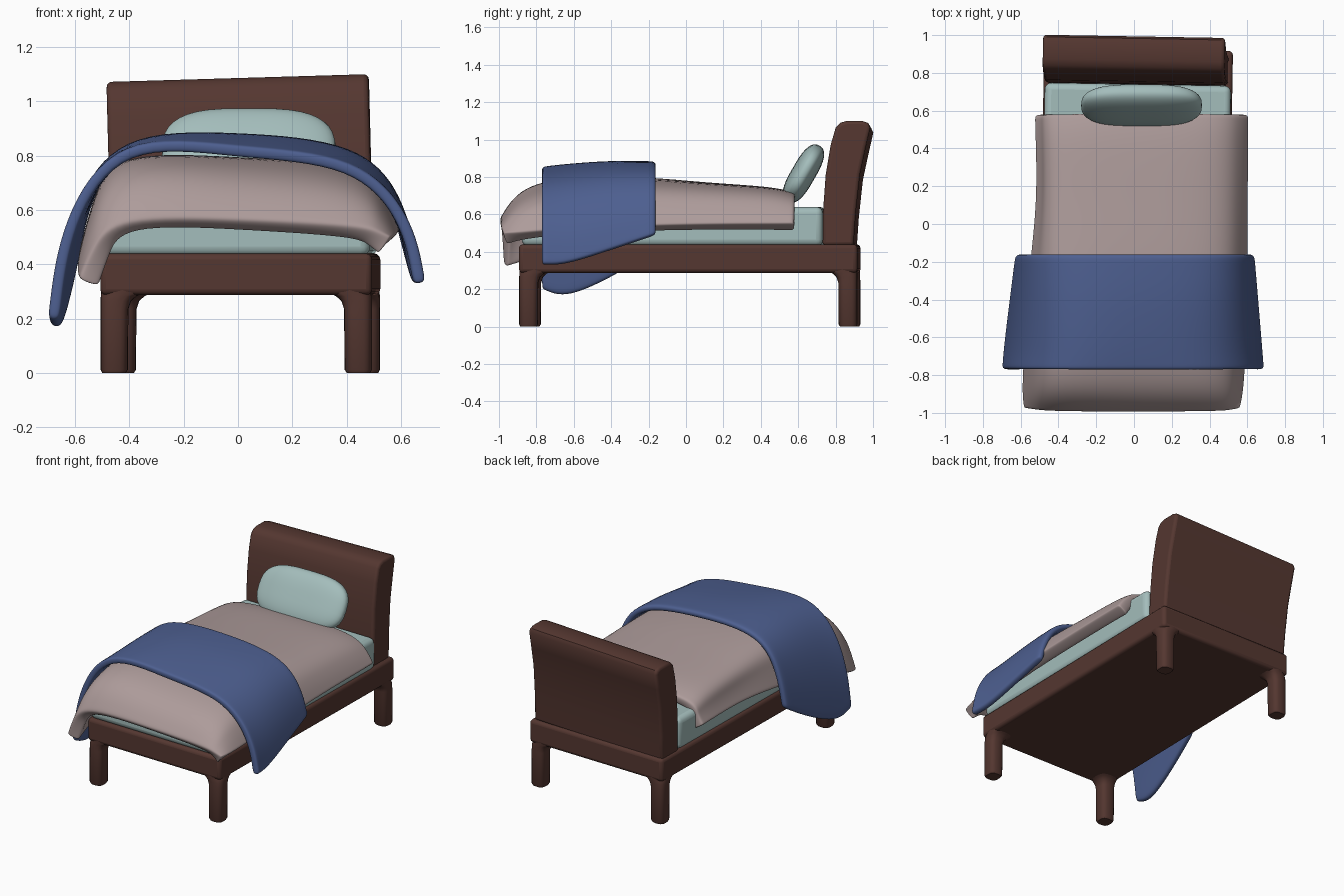
import bpy, bmesh, math
from mathutils import Matrix, Vector

if "Cube" in bpy.data.objects:
    bpy.data.objects.remove(bpy.data.objects["Cube"])


def material(name, rgb):
    m = bpy.data.materials.new(name)
    m.diffuse_color = (*rgb, 1)
    m.use_nodes = True
    m.node_tree.nodes["Principled BSDF"].inputs["Base Color"].default_value = m.diffuse_color
    return m


WOOD = material("dark_wood", (0.09, 0.038, 0.030))
MINT = material("mint_linen", (0.37, 0.51, 0.50))
PINK = material("dusty_pink", (0.42, 0.33, 0.325))
BLUE = material("blue_wool", (0.075, 0.115, 0.28))

# The whole bed stands turned by about one degree
TURN = Matrix.Translation((0.008, 0, 0)) @ Matrix.Rotation(math.radians(-1), 4, 'Z')


def make(name, verts, faces, mat, matrix=Matrix()):
    me = bpy.data.meshes.new(name)
    me.from_pydata([tuple(v) for v in verts], [], faces)
    me.transform(matrix)
    bm = bmesh.new()
    bm.from_mesh(me)
    bmesh.ops.recalc_face_normals(bm, faces=bm.faces)
    bm.to_mesh(me)
    bm.free()
    ob = bpy.data.objects.new(name, me)
    bpy.context.collection.objects.link(ob)
    me.materials.append(mat)
    return ob


def smooth(ob, angle=40):
    bpy.ops.object.select_all(action='DESELECT')
    ob.select_set(True)
    bpy.context.view_layer.objects.active = ob
    bpy.ops.object.shade_smooth_by_angle(angle=math.radians(angle))


def bevel(ob, width, segments=3):
    b = ob.modifiers.new("bevel", 'BEVEL')
    b.width, b.segments, b.limit_method = width, segments, 'ANGLE'
    b.angle_limit = math.radians(50)
    smooth(ob)


def loft(rings):
    """Vertices and faces of a closed tube through equal rings."""
    n = len(rings[0])
    verts = [v for r in rings for v in r]
    faces = [(k * n + i, k * n + (i + 1) % n, (k + 1) * n + (i + 1) % n, (k + 1) * n + i)
             for k in range(len(rings) - 1) for i in range(n)]
    faces += [tuple(range(n)), tuple(range(len(verts) - n, len(verts)))]
    return verts, faces


def box(name, lo, hi, mat, width, segments=3):
    ring = [(lo[0], lo[1]), (hi[0], lo[1]), (hi[0], hi[1]), (lo[0], hi[1])]
    verts, faces = loft([[(x, y, z) for x, y in ring] for z in (lo[2], hi[2])])
    bevel(make(name, verts, faces, mat, TURN), width, segments)


def spow(v, e):
    return math.copysign(abs(v) ** e, v)


# Frame and mattress
box("bed_frame", (-0.5, -0.885, 0.287), (0.5, 0.925, 0.44), WOOD, 0.022)
box("mattress", (-0.493, -0.87, 0.43), (0.493, 0.74, 0.64), MINT, 0.035, 4)

# Legs: rounded posts flaring inwards into the frame
for side, sx in (("left", -1), ("right", 1)):
    for end, sy, cy in (("front", -1, -0.885), ("back", 1, 0.925)):
        rings = []
        for z, h in ((0, 0.043), (0.012, 0.05), (0.235, 0.051), (0.265, 0.056),
                     (0.283, 0.066), (0.295, 0.08), (0.34, 0.08)):
            out = 0.007 if z == 0 else 0.001
            rings.append([(sx * (0.5 - out - h) + h * spow(math.cos(a), 0.7),
                           cy - sy * (out + h) + h * spow(math.sin(a), 0.7), z)
                          for a in (math.tau * i / 20 for i in range(20))])
        smooth(make(f"{end}_{side}_leg", *loft(rings), WOOD, TURN))

# Headboard: curved profile (y, z) swept across, rolled slightly
profile = [(0.738, 0.42), (0.742, 0.62), (0.755, 0.80), (0.782, 0.96), (0.808, 1.05),
           (0.832, 1.076), (0.866, 1.086), (0.95, 1.086), (0.982, 1.075), (0.993, 1.05),
           (0.968, 0.94), (0.938, 0.80), (0.916, 0.60), (0.904, 0.42)]
roll = (Matrix.Translation((-0.006, 0, 0.44)) @ Matrix.Rotation(math.radians(-1.7), 4, 'Y')
        @ Matrix.Translation((0, 0, -0.44)))
bevel(make("headboard", *loft([[(x, y, z) for y, z in profile] for x in (-0.482, 0.482)]),
           WOOD, TURN @ roll), 0.018)

# Pillow: squarish cushion leaning on the headboard
rings = []
for k in range(1, 24):
    t = math.pi * (k / 24 - 0.5)
    r, d = spow(math.cos(t), 0.7), 0.065 * spow(math.sin(t), 0.8)
    rings.append([(0.32 * r * spow(math.cos(a), 0.62), 0.172 * r * spow(math.sin(a), 0.75), d)
                  for a in (math.tau * i / 40 for i in range(40))])
lean = Matrix.Translation((0.04, 0.628, 0.818)) @ Matrix.Rotation(math.radians(60), 4, 'X')
smooth(make("pillow", *loft(rings), MINT, lean), 80)


def lerp(a, b, t):
    return [p + (q - p) * t for p, q in zip(a, b)]


def cloth(name, rows, thickness, mat):
    """Rows: y, left edge x z, right edge x z, top z at left, centre, right."""
    rows = ([rows[0], lerp(rows[0], rows[1], 0.2)] + rows[1:-1]
            + [lerp(rows[-1], rows[-2], 0.2), rows[-1]])
    verts = []
    for y, xl, zl, xr, zr, tl, tc, tr in rows:
        sides = []
        for x, z, top, s in ((xl, zl, tl, -1), (xr, zr, tr, 1)):
            edge = Vector((x, y, z))
            mid = Vector((x - s * 0.045, y, z + (top - z) * 0.55))
            knee = Vector((s * 0.44, y, top + min(0.03, (top - z) * 0.12)))
            sides.append([edge, edge.lerp(mid, 0.15), mid, knee])
        verts += sides[0] + [Vector((0, y, tc))] + sides[1][::-1]
    n = 9
    faces = [(i * n + j, (i + 1) * n + j, (i + 1) * n + j + 1, i * n + j + 1)
             for i in range(len(rows) - 1) for j in range(n - 1)]
    ob = make(name, verts, faces, mat)
    s = ob.modifiers.new("thickness", 'SOLIDIFY')
    s.thickness, s.offset = thickness, 0
    d = ob.modifiers.new("soft", 'SUBSURF')
    d.levels = d.render_levels = 3
    smooth(ob, 180)


# Duvet, from the pillow end to the overhanging foot
cloth("duvet", [
    (0.58, -0.495, 0.53, 0.575, 0.53, 0.66, 0.68, 0.66),
    (0.45, -0.49, 0.53, 0.575, 0.53, 0.70, 0.71, 0.69),
    (0.10, -0.48, 0.53, 0.57, 0.53, 0.72, 0.73, 0.70),
    (-0.30, -0.53, 0.50, 0.57, 0.52, 0.76, 0.765, 0.72),
    (-0.70, -0.55, 0.43, 0.56, 0.50, 0.76, 0.74, 0.69),
    (-0.88, -0.56, 0.35, 0.55, 0.48, 0.70, 0.67, 0.63),
    (-0.97, -0.55, 0.33, 0.54, 0.47, 0.53, 0.54, 0.51)], 0.08, PINK)

# Blue throw hanging over both sides
cloth("throw_blanket", [
    (-0.16, -0.61, 0.41, 0.62, 0.49, 0.83, 0.868, 0.80),
    (-0.40, -0.64, 0.26, 0.64, 0.41, 0.85, 0.865, 0.80),
    (-0.64, -0.67, 0.15, 0.66, 0.33, 0.85, 0.835, 0.77),
    (-0.77, -0.68, 0.20, 0.67, 0.33, 0.84, 0.81, 0.755)], 0.045, BLUE)
